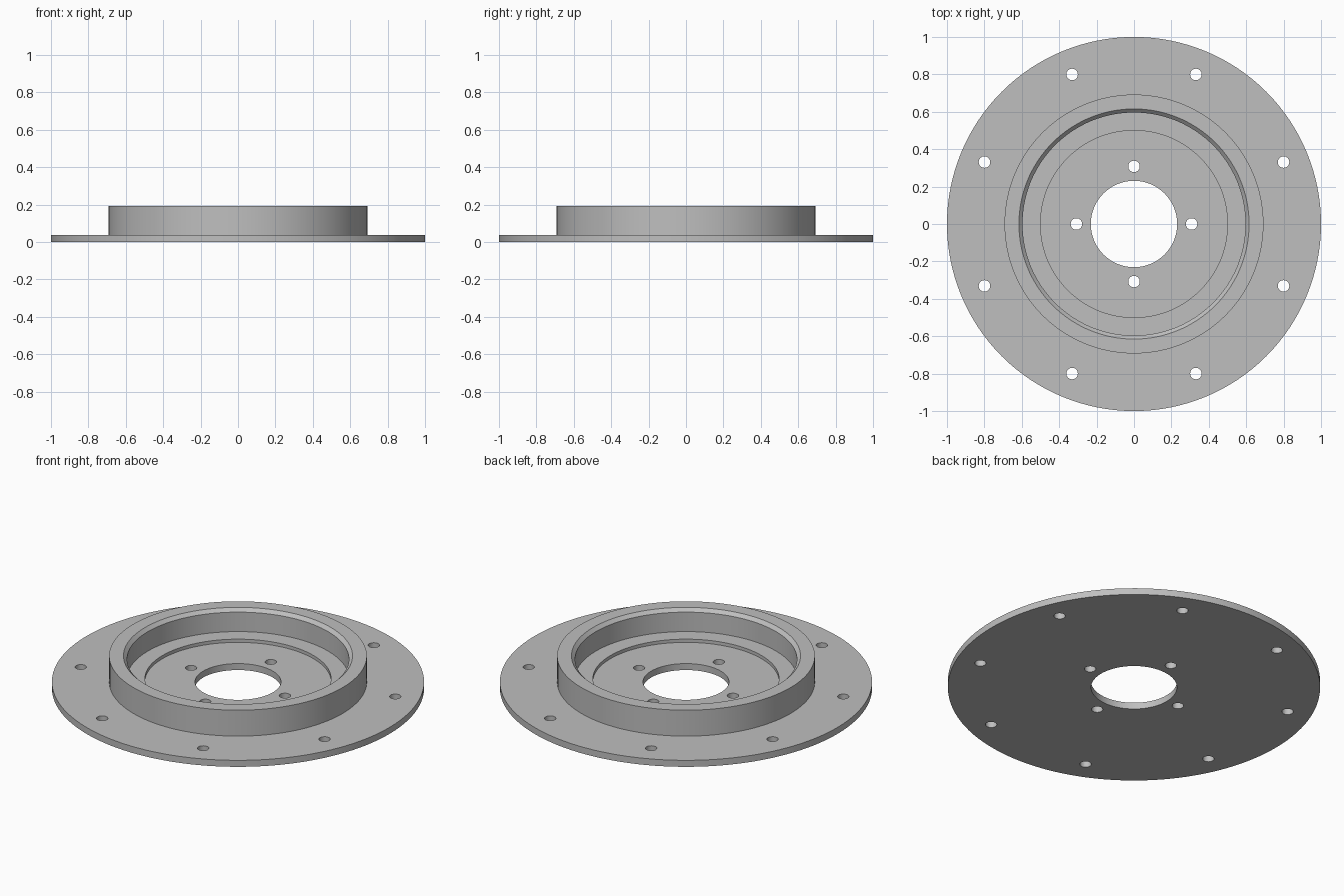
import bpy
import bmesh
from math import cos, sin, pi, radians
from mathutils import Matrix, Vector

if "Cube" in bpy.data.objects:
    bpy.data.objects.remove(bpy.data.objects["Cube"], do_unlink=True)

UNIT = 1 / 26          # the outer radius is 26 units
SEGMENTS = 128

# Single machined metal colour
metal = bpy.data.materials.new("grey metal")
metal.use_nodes = True
colour = (0.52, 0.52, 0.52, 1)
metal.diffuse_color = colour
metal.node_tree.nodes["Principled BSDF"].inputs["Base Color"].default_value = colour


def make_object(name, bm):
    bmesh.ops.recalc_face_normals(bm, faces=bm.faces)
    mesh = bpy.data.meshes.new(name)
    bm.to_mesh(mesh)
    bm.free()
    mesh.materials.append(metal)
    obj = bpy.data.objects.new(name, mesh)
    bpy.context.scene.collection.objects.link(obj)
    return obj


# Flange body: closed (radius, height) section turned around z
section = [(6, 0), (26, 0), (26, 1), (18, 1), (18, 5), (16, 5),
           (15.5, 4.5), (15.5, 1.5), (13, 1.5), (13, 1), (6, 1)]
bm = bmesh.new()
verts = [bm.verts.new((r * UNIT, 0, z * UNIT)) for r, z in section]
edges = [bm.edges.new((a, b)) for a, b in zip(verts, verts[1:] + verts[:1])]
bmesh.ops.spin(bm, geom=verts + edges, cent=(0, 0, 0), axis=(0, 0, 1),
               angle=2 * pi, steps=SEGMENTS, use_merge=True)
bmesh.ops.remove_doubles(bm, verts=bm.verts, dist=1e-5)
flange = make_object("flange", bm)

# Bolt holes: (count, circle radius, first angle)
bm = bmesh.new()
for count, radius, start in [(8, 22.5, 22.5), (4, 8, 0)]:
    for i in range(count):
        a = radians(start) + 2 * pi * i / count
        place = Matrix.Translation(Vector((cos(a), sin(a), 0)) * radius * UNIT)
        bmesh.ops.create_cone(bm, cap_ends=True, segments=32, depth=0.3,
                              radius1=0.8 * UNIT, radius2=0.8 * UNIT, matrix=place)
cutter = make_object("bolt_hole_cutter", bm)
cutter.hide_render = True

cut = flange.modifiers.new("bolt holes", "BOOLEAN")
cut.operation = "DIFFERENCE"
cut.solver = "EXACT"
cut.object = cutter

bpy.ops.object.select_all(action="DESELECT")
flange.select_set(True)
bpy.context.view_layer.objects.active = flange
bpy.ops.object.modifier_apply(modifier=cut.name)
bpy.data.objects.remove(cutter, do_unlink=True)

# Smooth turned walls, crisp rims
bpy.ops.object.shade_smooth_by_angle(angle=radians(30))
